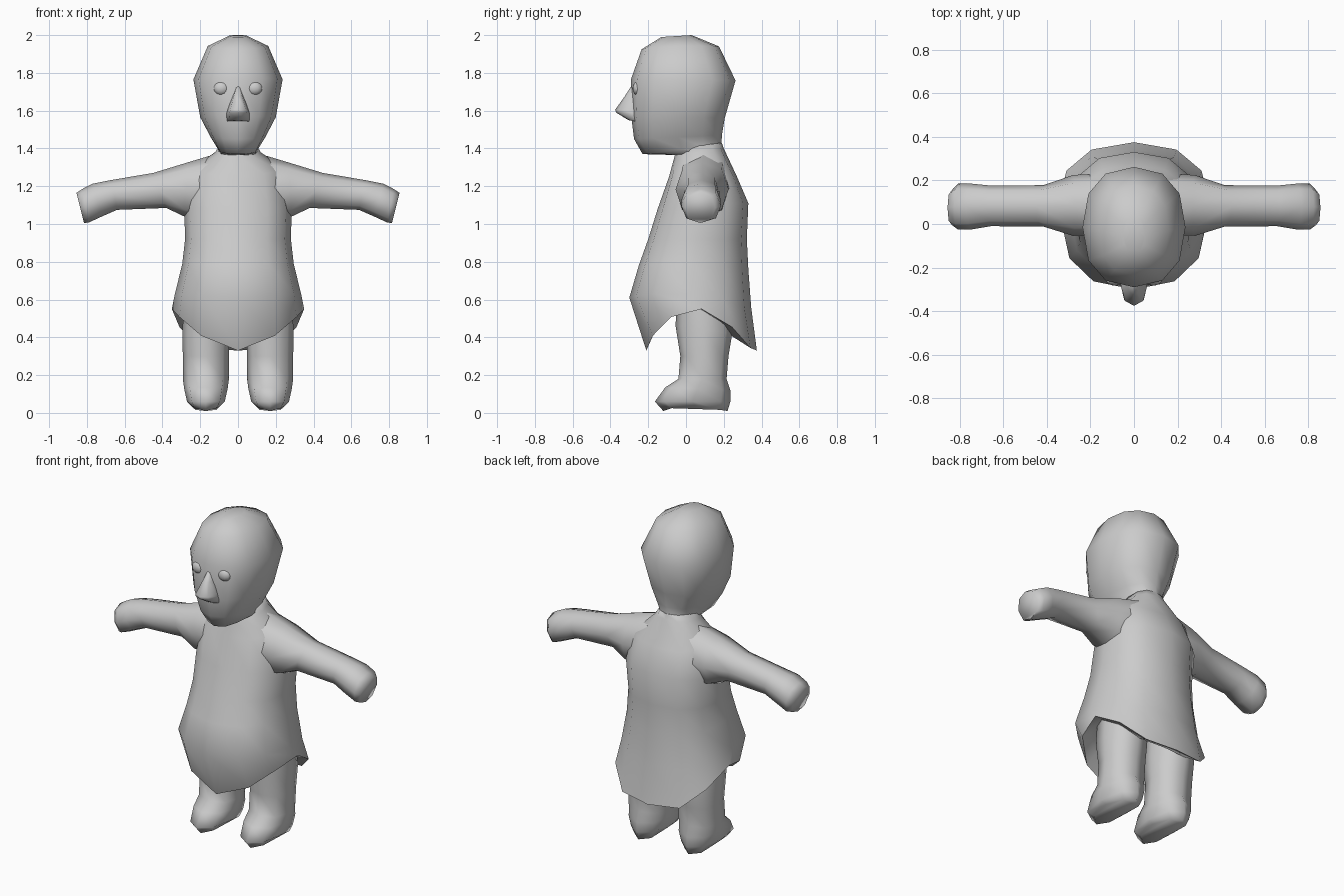
import bpy, bmesh, math
from mathutils import Vector

cube = bpy.data.objects.get("Cube")
if cube:
    bpy.data.objects.remove(cube, do_unlink=True)

grey = bpy.data.materials.new("plain_grey")
grey.use_nodes = True
colour = (0.6, 0.6, 0.6, 1)
grey.diffuse_color = colour
grey.node_tree.nodes["Principled BSDF"].inputs["Base Color"].default_value = colour


def finish(name, bm):
    bmesh.ops.recalc_face_normals(bm, faces=bm.faces)
    for f in bm.faces:
        f.smooth = True
    mesh = bpy.data.meshes.new(name)
    bm.to_mesh(mesh)
    bm.free()
    mesh.materials.append(grey)
    obj = bpy.data.objects.new(name, mesh)
    bpy.context.collection.objects.link(obj)
    bpy.context.view_layer.objects.active = obj
    bpy.ops.object.select_all(action="DESELECT")
    obj.select_set(True)
    bpy.ops.object.shade_smooth_by_angle(angle=math.radians(75))
    return obj


def soft(v):
    return math.copysign(abs(v) ** 0.85, v)


def ring(a, b, half, lift, sides):
    """Rounded loop through a and b; half is the sideways reach, lift raises its sides."""
    a, b, half = Vector(a), Vector(b), Vector(half)
    c = (a + b) / 2
    points = []
    for i in range(sides):
        t = math.tau * i / sides
        co, si = math.cos(t), math.sin(t)
        rise = lift * abs(si) ** (1.5 if co > 0 else 4)
        points.append(c + (a - c) * soft(co) + half * soft(si) + Vector((0, 0, rise)))
    return points


def loft(name, rings, sides):
    bm = bmesh.new()
    loops = [[bm.verts.new(p) for p in ring(*r, sides)] for r in rings]
    for lo, hi in zip(loops, loops[1:]):
        for i in range(sides):
            j = (i + 1) % sides
            bm.faces.new((lo[i], lo[j], hi[j], hi[i]))
    bm.faces.new(loops[0])
    bm.faces.new(loops[-1])
    return finish(name, bm)


def upright(name, sections, sides, x=0):
    """Sections: front y, front z, back y, back z, half width, side lift."""
    loft(name, [((x, fy, fz), (x, by, bz), (w, 0, 0), lift)
                for fy, fz, by, bz, w, lift in sections], sides)


# Robe, from neck to pointed hem, then up inside
upright("robe_body", [
    (-0.05, 1.40, 0.19, 1.43, 0.10, 0),
    (-0.06, 1.36, 0.20, 1.40, 0.12, 0),
    (-0.09, 1.25, 0.27, 1.25, 0.25, 0.04),
    (-0.15, 1.08, 0.33, 1.11, 0.285, 0),
    (-0.20, 0.92, 0.322, 0.92, 0.28, 0),
    (-0.25, 0.78, 0.33, 0.76, 0.295, 0.02),
    (-0.30, 0.61, 0.345, 0.56, 0.335, 0.04),
    (-0.21, 0.33, 0.375, 0.33, 0.35, 0.22),
    (-0.17, 0.42, 0.26, 0.40, 0.29, 0.16),
    (-0.10, 0.54, 0.20, 0.54, 0.22, 0.04)], 12)

# Head with chin and neck
upright("head", [
    (-0.13, 1.99, 0.03, 2.0, 0.05, 0),
    (-0.235, 1.925, 0.175, 1.94, 0.16, 0.01),
    (-0.29, 1.77, 0.262, 1.76, 0.236, 0),
    (-0.29, 1.57, 0.205, 1.56, 0.20, 0),
    (-0.275, 1.45, 0.19, 1.47, 0.145, 0),
    (-0.23, 1.37, 0.188, 1.42, 0.105, 0),
    (-0.05, 1.365, 0.19, 1.38, 0.10, 0)], 12)

# Beak-like nose
upright("nose", [
    (-0.29, 1.73, -0.24, 1.73, 0.01, 0),
    (-0.325, 1.675, -0.22, 1.675, 0.03, 0),
    (-0.375, 1.605, -0.20, 1.605, 0.055, 0),
    (-0.37, 1.59, -0.20, 1.585, 0.06, 0),
    (-0.305, 1.55, -0.20, 1.53, 0.065, 0)], 8)

for side, s in (("left", 1), ("right", -1)):
    # Arm with drooping hand: top x, z, bottom x, z, centre y, half depth
    arm = [(0.12, 1.37, 0.18, 1.02, 0.09, 0.14),
           (0.27, 1.325, 0.285, 1.04, 0.085, 0.14),
           (0.45, 1.27, 0.38, 1.085, 0.083, 0.095),
           (0.67, 1.233, 0.64, 1.075, 0.083, 0.093),
           (0.77, 1.213, 0.72, 1.04, 0.08, 0.105),
           (0.825, 1.185, 0.79, 1.008, 0.08, 0.105),
           (0.855, 1.165, 0.815, 1.005, 0.075, 0.08)]
    loft(side + "_arm", [((s * tx, y, tz), (s * bx, y, bz), (0, d, 0), 0)
                         for tx, tz, bx, bz, y, d in arm], 8)

    # Leg and foot
    upright(side + "_leg", [
        (-0.05, 0.62, 0.23, 0.62, 0.11, 0),
        (-0.055, 0.46, 0.245, 0.42, 0.125, 0),
        (-0.03, 0.30, 0.225, 0.30, 0.122, 0),
        (-0.04, 0.18, 0.215, 0.18, 0.122, 0),
        (-0.11, 0.135, 0.235, 0.12, 0.115, 0),
        (-0.165, 0.06, 0.235, 0.06, 0.10, 0),
        (-0.12, 0.01, 0.22, 0.01, 0.075, 0.025)], 8, s * 0.17)

    # Eye
    bm = bmesh.new()
    bmesh.ops.create_uvsphere(bm, u_segments=14, v_segments=8, radius=1)
    bmesh.ops.scale(bm, vec=(0.042, 0.028, 0.037), verts=bm.verts)
    bmesh.ops.translate(bm, vec=(s * 0.087, -0.255, 1.718), verts=bm.verts)
    finish(side + "_eye", bm)
